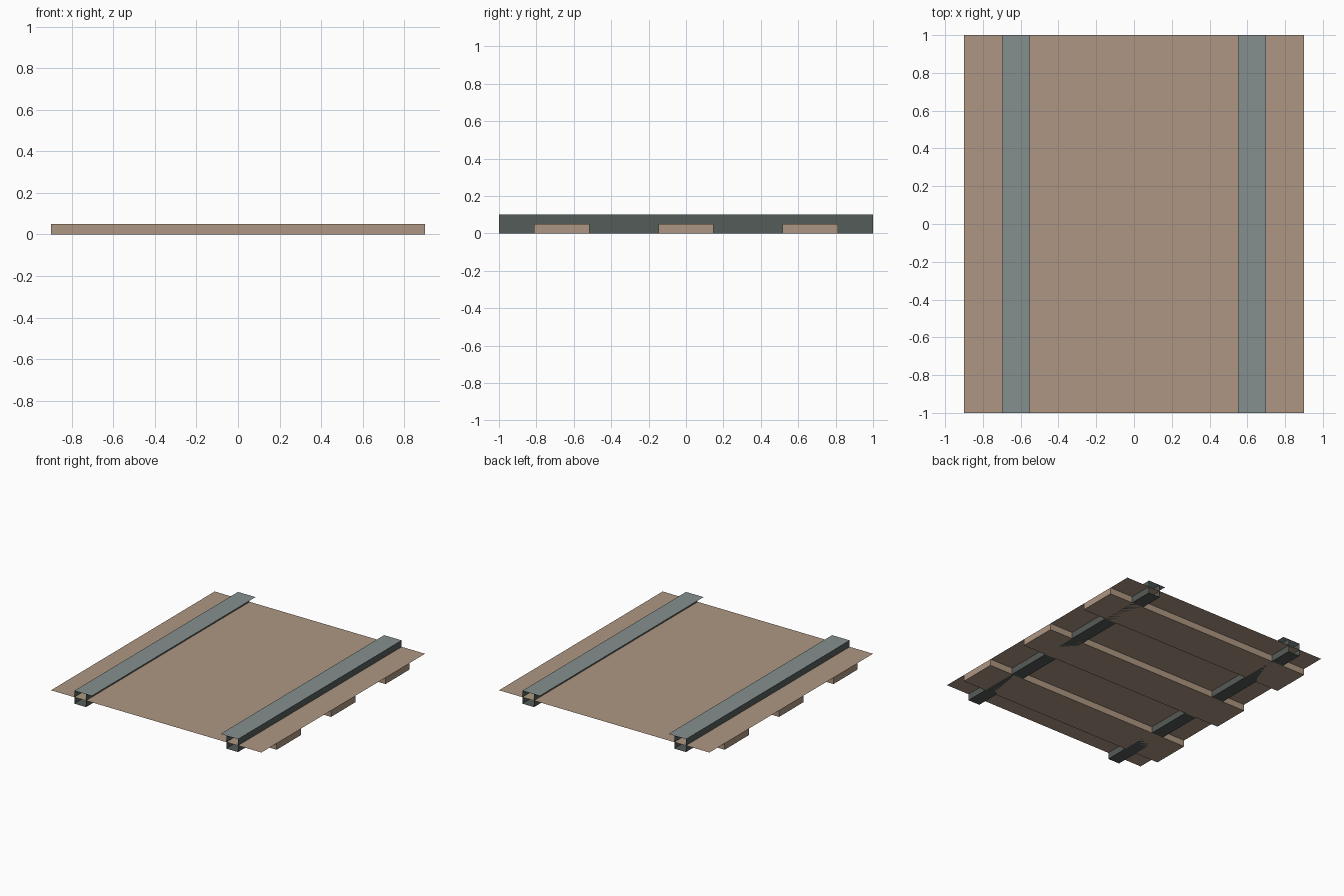
import bpy

if "Cube" in bpy.data.objects:
    bpy.data.objects.remove(bpy.data.objects["Cube"])


def lin(c):
    c /= 255
    return c / 12.92 if c <= 0.04045 else ((c + 0.055) / 1.055) ** 2.4


def material(name, rgb):
    m = bpy.data.materials.new(name)
    m.diffuse_color = (*[lin(c) for c in rgb], 1)
    m.use_nodes = True
    m.node_tree.nodes["Principled BSDF"].inputs["Base Color"].default_value = m.diffuse_color
    return m


wood = material("brown wood", (174, 150, 130))
steel = material("light steel", (133, 143, 143))
dark = material("dark steel", (85, 92, 88))


def mesh(name, verts, faces, mats, idx=None):
    me = bpy.data.meshes.new(name)
    me.from_pydata(verts, [], faces)
    for m in mats:
        me.materials.append(m)
    for p in me.polygons:
        p.material_index = idx[p.index] if idx else 0
    ob = bpy.data.objects.new(name, me)
    bpy.context.collection.objects.link(ob)
    return ob


# Ground bed: one thin sheet
mesh("track_bed", [(-.9, -1, .05), (.9, -1, .05), (.9, 1, .05), (-.9, 1, .05)],
     [(0, 1, 2, 3)], [wood])

# Sleepers: boxes under the bed, which closes their tops
for n, yc in (("front", -.665), ("middle", 0), ("back", .665)):
    v = [(x, yc + y, z) for z in (0, .05)
         for x, y in ((-.9, -.148), (.9, -.148), (.9, .148), (-.9, .148))]
    f = [(3, 2, 1, 0)] + [(i, (i + 1) % 4, (i + 1) % 4 + 4, i + 4) for i in range(4)]
    mesh(n + "_sleeper", v, f, [wood])

# Rails: hollow, open-ended channels with a cap overhanging inward
for n, s in (("left", -1), ("right", 1)):
    profile = [(.55, .1), (.6, .1), (.7, .1), (.7, 0), (.6, 0)]
    v = [(s * x, y, z) for y in (-1, 1) for x, z in profile]
    pairs = [(0, 1), (1, 2), (2, 3), (3, 4), (4, 1)]
    f = [(a, b, b + 5, a + 5) if s > 0 else (b, a, a + 5, b + 5) for a, b in pairs]
    mesh(n + "_rail", v, f, [steel, dark], [0, 0, 1, 1, 1])
